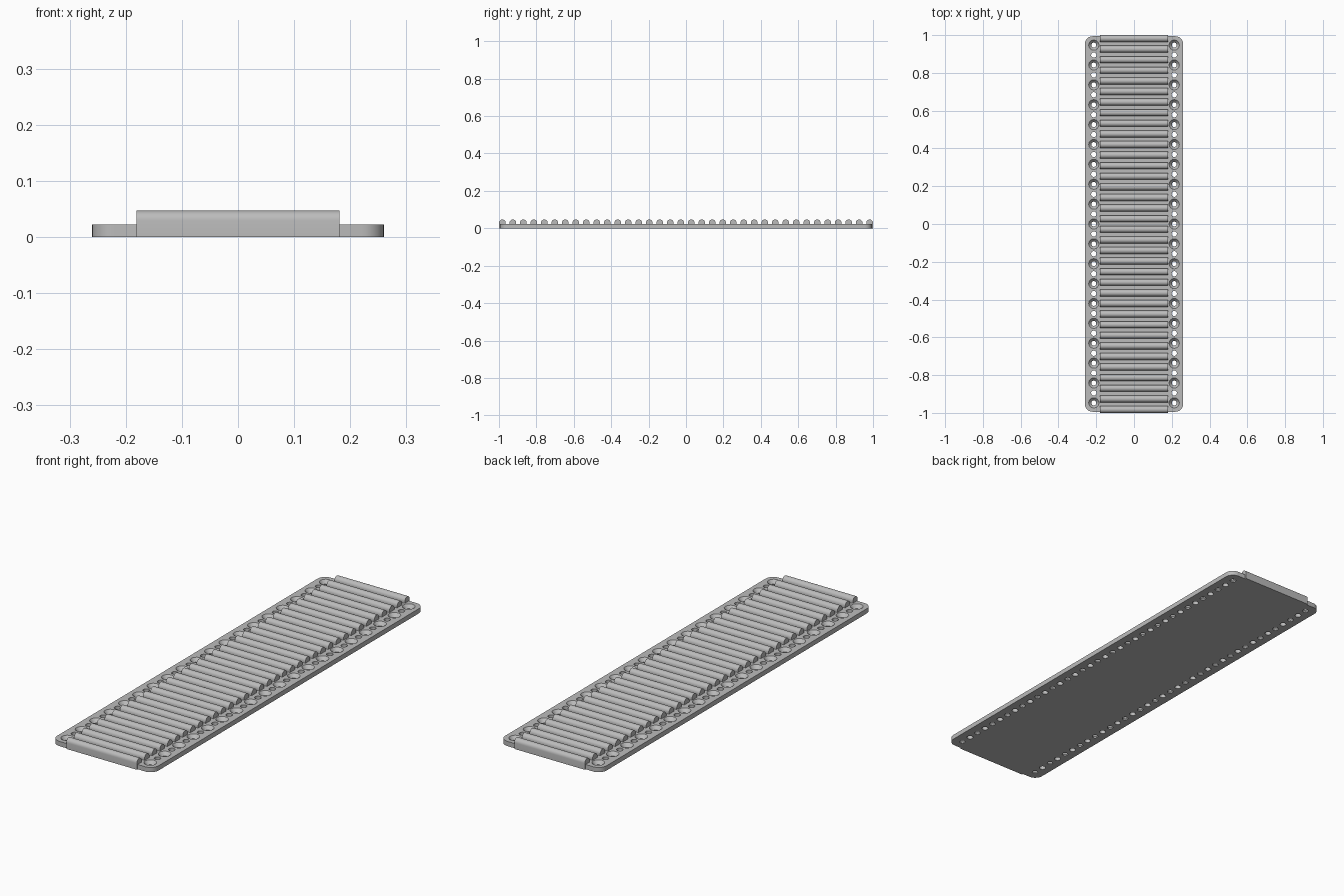
import bpy, bmesh, math

if "Cube" in bpy.data.objects:
    bpy.data.objects.remove(bpy.data.objects["Cube"])

HALF_W, HALF_L, THICK, CORNER = 0.26, 0.994, 0.022, 0.04
RIB_HALF, RIB_R, RIB_TOP, RIBS = 0.181, 0.018, 0.047, 36
HOLE_X, HOLE_END, LARGE_HOLES = 0.213, 0.947, 19

grey = bpy.data.materials.new("plain grey")
grey.use_nodes = True
colour = (0.5, 0.5, 0.5, 1)
grey.diffuse_color = colour
grey.node_tree.nodes["Principled BSDF"].inputs["Base Color"].default_value = colour


def make_object(name, bm):
    bmesh.ops.recalc_face_normals(bm, faces=bm.faces)
    mesh = bpy.data.meshes.new(name)
    bm.to_mesh(mesh)
    bm.free()
    mesh.materials.append(grey)
    obj = bpy.data.objects.new(name, mesh)
    bpy.context.collection.objects.link(obj)
    return obj


def extrude(bm, points, offset):
    face = bm.faces.new([bm.verts.new(p) for p in points])
    new = bmesh.ops.extrude_face_region(bm, geom=[face])["geom"]
    bmesh.ops.translate(bm, vec=offset,
                        verts=[g for g in new if isinstance(g, bmesh.types.BMVert)])


def drill(bm, x, y, rings, sides=24):
    """Closed turned cutter from (radius, height) rings."""
    loops = [[bm.verts.new((x + r * math.cos(math.tau * i / sides),
                            y + r * math.sin(math.tau * i / sides), z))
              for i in range(sides)] for r, z in rings]
    for low, high in zip(loops, loops[1:]):
        for i in range(sides):
            j = (i + 1) % sides
            bm.faces.new((low[i], low[j], high[j], high[i]))
    bm.faces.new(loops[0])
    bm.faces.new(loops[-1])


def smooth(obj):
    bpy.ops.object.select_all(action='DESELECT')
    obj.select_set(True)
    bpy.context.view_layer.objects.active = obj
    bpy.ops.object.shade_smooth_by_angle(angle=math.radians(30))


# Base plate with rounded corners
bm = bmesh.new()
outline = []
for q, (sx, sy) in enumerate([(1, 1), (-1, 1), (-1, -1), (1, -1)]):
    for i in range(9):
        a = (q + i / 8) * math.pi / 2
        outline.append((sx * (HALF_W - CORNER) + CORNER * math.cos(a),
                        sy * (HALF_L - CORNER) + CORNER * math.sin(a), 0))
extrude(bm, outline, (0, 0, THICK))
plate = make_object("base_plate", bm)

# Countersunk screw holes alternating with small plain holes
bm = bmesh.new()
step = HOLE_END / (LARGE_HOLES - 1)
plain = [(0.014, -0.01), (0.014, THICK + 0.01)]
sunk = [(0.013, -0.01), (0.013, 0.006), (0.027, THICK), (0.027, THICK + 0.01)]
for x in (-HOLE_X, HOLE_X):
    for i in range(2 * LARGE_HOLES - 1):
        drill(bm, x, -HOLE_END + 2 * step * i / 2 * 1.0 * 1, plain if i % 2 else sunk)
cutter = make_object("hole_cutter", bm)
cutter.hide_render = True

cut = plate.modifiers.new("holes", 'BOOLEAN')
cut.operation = 'DIFFERENCE'
cut.solver = 'EXACT'
cut.object = cutter
smooth(plate)
bpy.ops.object.modifier_move_to_index(modifier="holes", index=0)
bpy.ops.object.modifier_apply(modifier="holes")
bpy.data.objects.remove(cutter)

# Round-topped ribs; the end ones run down to the ground
bm = bmesh.new()
arc = [(RIB_R * math.cos(math.pi * i / 12),
        RIB_TOP - RIB_R + RIB_R * math.sin(math.pi * i / 12)) for i in range(13)]
for n in range(RIBS):
    y = (1 - RIB_R) * (2 * n / (RIBS - 1) - 1)
    foot = 0 if n in (0, RIBS - 1) else THICK - 0.002
    section = [(RIB_R, foot)] + arc + [(-RIB_R, foot)]
    extrude(bm, [(-RIB_HALF, y + dy, z) for dy, z in section], (2 * RIB_HALF, 0, 0))
smooth(make_object("ribs", bm))
